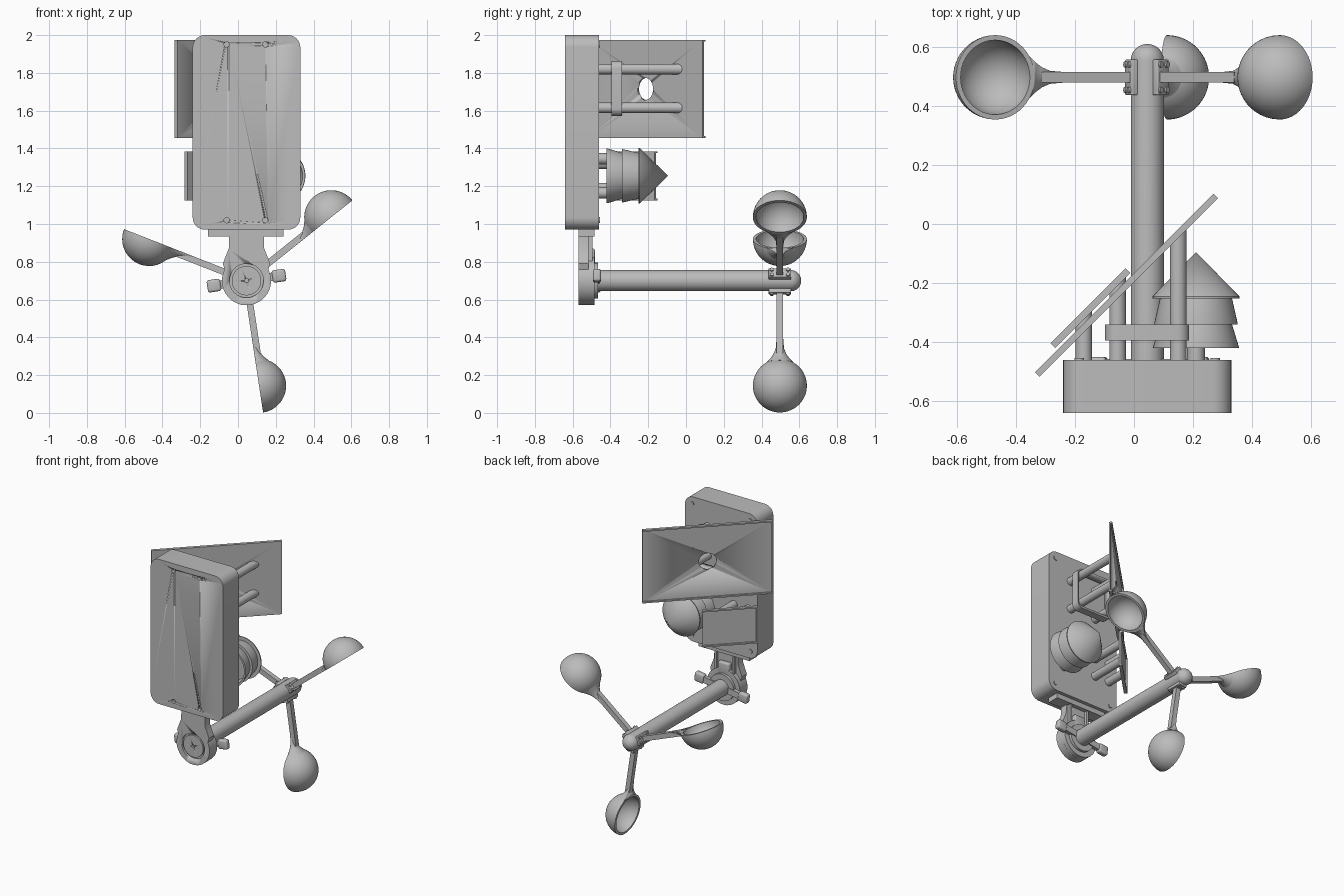
import bpy, bmesh
from math import sin, cos, pi, radians
from mathutils import Matrix, Vector

if "Cube" in bpy.data.objects:
    bpy.data.objects.remove(bpy.data.objects["Cube"])

grey = bpy.data.materials.new("plain_grey")
grey.use_nodes = True
grey.diffuse_color = (0.5, 0.5, 0.5, 1)
grey.node_tree.nodes["Principled BSDF"].inputs["Base Color"].default_value = (0.5, 0.5, 0.5, 1)

HX, HZ = 0.045, 0.70          # shaft axis
BACK = -0.46                  # rear face of the case
TO_Y = Matrix.Rotation(-pi / 2, 4, 'X')   # turns local z into +y


def finish(name, bm, matrix=Matrix()):
    bmesh.ops.recalc_face_normals(bm, faces=bm.faces)
    mesh = bpy.data.meshes.new(name)
    bm.to_mesh(mesh)
    bm.free()
    mesh.materials.append(grey)
    ob = bpy.data.objects.new(name, mesh)
    bpy.context.collection.objects.link(ob)
    ob.matrix_world = matrix
    bpy.ops.object.select_all(action='DESELECT')
    ob.select_set(True)
    bpy.context.view_layer.objects.active = ob
    bpy.ops.object.shade_smooth_by_angle(angle=radians(35))
    return ob


def box(name, lo, hi, matrix=Matrix(), bevel=0):
    bm = bmesh.new()
    lo, hi = Vector(lo), Vector(hi)
    bmesh.ops.create_cube(bm, size=1)
    bmesh.ops.scale(bm, vec=hi - lo, verts=bm.verts)
    bmesh.ops.translate(bm, vec=(lo + hi) / 2, verts=bm.verts)
    if bevel:
        bmesh.ops.bevel(bm, geom=bm.edges[:], offset=bevel, segments=3, profile=0.5, affect='EDGES')
    return finish(name, bm, matrix)


def lathe(name, pts, matrix=Matrix(), closed=False, angle=2 * pi):
    """Spin (radius, height) points about local z."""
    bm = bmesh.new()
    vs = [bm.verts.new((r, 0, h)) for r, h in pts]
    es = [bm.edges.new(p) for p in zip(vs, vs[1:])]
    if closed:
        es.append(bm.edges.new((vs[-1], vs[0])))
    bmesh.ops.spin(bm, geom=vs + es, axis=(0, 0, 1), cent=(0, 0, 0), angle=angle, steps=48)
    bmesh.ops.remove_doubles(bm, verts=bm.verts, dist=1e-5)
    return finish(name, bm, matrix)


def rod(name, x, z, y0, y1, r, slant=None):
    """Cylinder along y; slant c ends it on the plane y = x + c."""
    bm = bmesh.new()
    bmesh.ops.create_cone(bm, cap_ends=True, segments=32, radius1=r, radius2=r, depth=y1 - y0,
                          matrix=Matrix.Translation((x, (y0 + y1) / 2, z)) @ TO_Y)
    if slant is not None:
        for v in bm.verts:
            if v.co.y > (y0 + y1) / 2:
                v.co.y = v.co.x + slant
    return finish(name, bm)


def slab(name, outline, y0, y1):
    """Extrude an x-z outline along y."""
    bm = bmesh.new()
    face = bm.faces.new([bm.verts.new((x, y0, z)) for x, z in outline])
    new = bmesh.ops.extrude_face_region(bm, geom=[face])["geom"]
    bmesh.ops.translate(bm, vec=(0, y1 - y0, 0), verts=[g for g in new if isinstance(g, bmesh.types.BMVert)])
    return finish(name, bm)


def rounded(x0, x1, z0, z1, r, n=8):
    pts = []
    for k, (x, z) in enumerate([(x1 - r, z1 - r), (x0 + r, z1 - r), (x0 + r, z0 + r), (x1 - r, z0 + r)]):
        for i in range(n + 1):
            a = (k + i / n) * pi / 2
            pts.append((x + r * cos(a), z + r * sin(a)))
    return pts


def cut(ob, cutter):
    mod = ob.modifiers.new("cut", 'BOOLEAN')
    mod.object, mod.operation, mod.solver = cutter, 'DIFFERENCE', 'EXACT'
    bpy.context.view_layer.update()
    bpy.context.view_layer.objects.active = ob
    bpy.ops.object.modifier_apply(modifier=mod.name)
    bpy.data.objects.remove(cutter)


# Case with screw holes in front and screw heads behind
case = slab("case", rounded(-0.24, 0.33, 0.97, 2.0, 0.065), -0.64, BACK)
for z in (1.02, 1.95):
    for x in (-0.06, 0.145):
        cut(case, rod("hole_cutter", x, z, -0.66, -0.62, 0.014))
    for x in (-0.185, 0.275):
        rod("rear_screw", x, z, BACK - 0.01, BACK + 0.006, 0.016)


# Slanted panels on rods, with lips on the outer face
def panel(name, cx, cy, length, z0, z1, hole):
    h, w = (z1 - z0) / 2, length / 2
    m = Matrix.Translation((cx, cy, (z0 + z1) / 2)) @ Matrix.Rotation(pi / 4, 4, 'Z')
    plate = box(name, (-w, -0.011, -h), (w, 0.0, h), m)
    if hole:
        cut(plate, lathe("hole_cutter", [(0, -0.1), (hole, -0.1), (hole, 0.1), (0, 0.1)], m @ TO_Y))
    for s in (-1, 1):
        lo, hi = sorted((s * h, s * (h - 0.01)))
        box(name + "_lip", (-w, 0, lo), (w, 0.011, hi), m)
    box(name + "_end_lip", (-w, 0, -h), (-w + 0.01, 0.011, h), m)


panel("large_panel", -0.025, -0.2075, 0.855, 1.455, 1.975, 0.058)
for x in (-0.055, 0.15):
    for z in (1.615, 1.82):
        rod("large_panel_rod", x, z, BACK - 0.01, 0, 0.028, -0.19)

panel("small_panel", -0.148, -0.285, 0.36, 1.125, 1.385, 0)
for x in (-0.17, -0.055):
    for z in (1.19, 1.32):
        rod("small_panel_rod", x, z, BACK - 0.01, 0, 0.028, -0.144)

# Strap frame round the four long rods
strap = slab("rod_strap", rounded(-0.098, 0.187, 1.572, 1.863, 0.04), -0.395, -0.34)
cut(strap, slab("strap_cutter", rounded(-0.083, 0.178, 1.587, 1.848, 0.027), -0.5, -0.2))

# Louvred sensor shield with a cone tip
shield = [(0, -0.095), (0.147, -0.245), (0.147, -0.252), (0.122, -0.252), (0.141, -0.335),
          (0.141, -0.34), (0.122, -0.34), (0.145, -0.415), (0.145, -0.42), (0.132, -0.42),
          (0.115, -0.35), (0, -0.35)]
lathe("sensor_shield", shield, Matrix.Translation((0.21, 0, 1.255)) @ TO_Y)
for s in (-1, 1):
    rod("shield_post", 0.21, 1.255 + s * 0.09, BACK - 0.01, -0.345, 0.03)

# Bracket under the case: round boss narrowing into a neck
box("bracket_plate", (-0.16, -0.57, 0.935), (0.24, -0.485, 0.972))
boss = [(HX + 0.13 * cos(a), HZ + 0.13 * sin(a)) for a in
        [radians(153 + i * 234 / 40) for i in range(41)]]
half_neck = [(0.125, 0.79), (0.108, 0.835), (0.094, 0.87), (0.092, 0.94)]
outline = boss + [(HX + x, z) for x, z in half_neck] + [(HX - x, z) for x, z in reversed(half_neck)]
neck = slab("bracket_neck", outline, -0.57, -0.515)
cut(neck, rod("recess_cutter", HX, HZ, -0.6, -0.555, 0.09))
rod("bracket_boss", HX, HZ, -0.53, -0.485, 0.13)
cap = rod("bracket_cap", HX, HZ, -0.568, -0.54, 0.078)
cut(cap, rod("pin_cutter", HX, HZ, -0.6, -0.555, 0.011))
box("bracket_lug", (HX - 0.045, -0.52, 0.78), (HX + 0.045, -0.483, 0.87), bevel=0.01)
for s in (-1, 1):
    box("bracket_rib", (HX + s * 0.07 - 0.008, -0.52, 0.78), (HX + s * 0.07 + 0.008, -0.495, 0.94))
rod("clamp_ring", HX, HZ, -0.49, -0.465, 0.095)
tilt = Matrix.Translation((HX, 0, HZ)) @ Matrix.Rotation(radians(-8.6), 4, 'Y')
box("wing_bar", (-0.15, -0.483, -0.022), (0.15, -0.457, 0.022), tilt)
for s in (-1, 1):
    box("wing_grip", (s * 0.174 - 0.036, -0.492, -0.033), (s * 0.174 + 0.036, -0.45, 0.033), tilt, 0.012)

# Shaft with a domed end
R = 0.056
dome = [(R * cos(i * pi / 24), 0.554 + R * sin(i * pi / 24)) for i in range(12)]
lathe("shaft", [(0, -0.48), (R, -0.48)] + dome + [(0, 0.554 + R)], Matrix.Translation((HX, 0, HZ)) @ TO_Y)

# Three cups on stems; local x runs outward and z towards the round side
CUP, WALL, REACH, HALF = 0.143, 0.017, 0.56, 0.0175
arc = [i * pi / 32 for i in range(17)]
cup_profile = ([(CUP * cos(a), CUP * sin(a)) for a in arc[:-1]] + [(0, CUP), (0, CUP - WALL)]
               + [((CUP - WALL) * cos(a), (CUP - WALL) * sin(a)) for a in reversed(arc[:-1])])
neck_profile = [(0, 0.31), (0.018, 0.31), (0.022, 0.36), (0.034, 0.39), (0.05, 0.413), (0.07, 0.434), (0, 0.432)]
for k in range(3):
    turn = Matrix.Rotation(-radians(38.6 + 120 * k), 4, 'Y')
    m = Matrix.Translation((HX, 0.497, HZ)) @ turn
    lathe("cup", cup_profile, m @ Matrix.Translation((REACH, 0, -HALF)), closed=True)
    # half-round flare between stem and cup
    flare = lathe("cup_flare", neck_profile, m @ Matrix.Translation((0, 0, -HALF))
                  @ Matrix.Rotation(pi / 2, 4, 'Y') @ Matrix.Rotation(pi / 2, 4, 'Z'), angle=pi)
    bm = bmesh.new()
    bm.from_mesh(flare.data)
    bmesh.ops.holes_fill(bm, edges=[e for e in bm.edges if e.is_boundary], sides=0)
    # keep the flare on the rounded side of the rim plane
    if sum((flare.matrix_world @ v.co - m.translation).dot(turn @ Vector((0, 0, 1))) for v in bm.verts) < -HALF * len(bm.verts):
        bmesh.ops.rotate(bm, verts=bm.verts, matrix=Matrix.Rotation(pi, 3, 'Z'), cent=(0, 0, 0))
    bmesh.ops.recalc_face_normals(bm, faces=bm.faces)
    bm.to_mesh(flare.data)
    bm.free()
    box("cup_stem", (0.05, -HALF, -HALF), (0.39, HALF, HALF), m)
    box("stem_flange", (0.045, -0.06, -0.03), (0.07, 0.06, 0.03), m, 0.004)
    for y in (-0.043, 0.043):
        for t in (-0.017, 0.017):
            lathe("flange_screw", [(0, 0.06), (0.01, 0.06), (0.01, 0.077), (0, 0.077)],
                  m @ Matrix.Translation((0, y, t)) @ Matrix.Rotation(pi / 2, 4, 'Y'))
